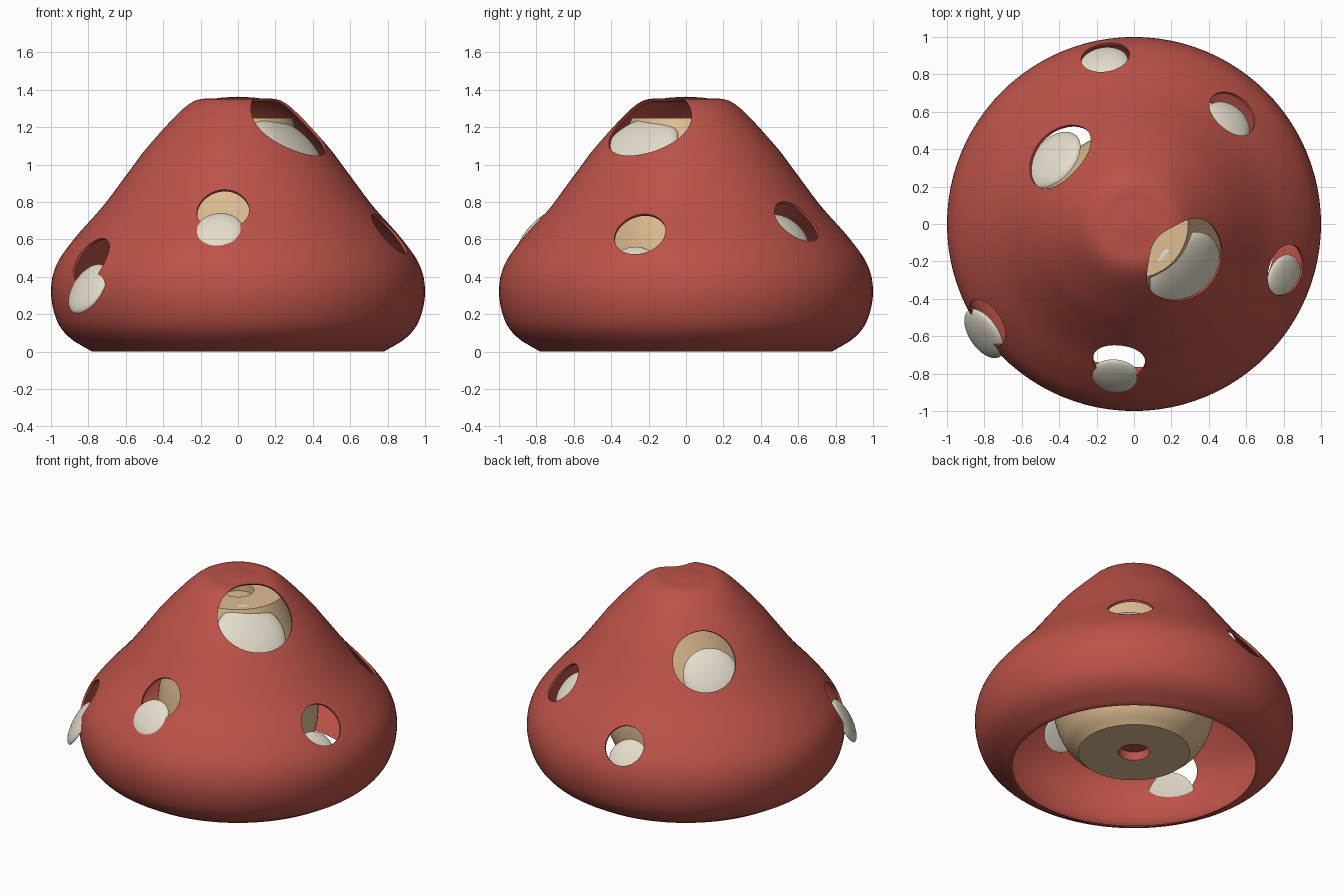
import bpy, bmesh, math
from mathutils import Vector

cube = bpy.data.objects.get("Cube")
if cube:
    bpy.data.objects.remove(cube, do_unlink=True)


def material(name, rgb):
    m = bpy.data.materials.new(name)
    m.use_nodes = True
    m.diffuse_color = (*rgb, 1)
    m.node_tree.nodes["Principled BSDF"].inputs["Base Color"].default_value = (*rgb, 1)
    return m


RED = material("cap_red", (0.50, 0.085, 0.065))
TAN = material("stem_tan", (0.74, 0.51, 0.29))
CREAM = material("spot_cream", (0.77, 0.72, 0.60))


def spline(points, steps=6):
    """Catmull-Rom curve through (radius, height) points."""
    p = [Vector(q) for q in points]
    p = [2 * p[0] - p[1]] + p + [2 * p[-1] - p[-2]]
    out = []
    for a, b, c, d in zip(p, p[1:], p[2:], p[3:]):
        for i in range(steps):
            t = i / steps
            out.append(0.5 * (2 * b + (c - a) * t + (2 * a - 5 * b + 4 * c - d) * t ** 2
                              + (3 * b - a - 3 * c + d) * t ** 3))
    return out + [p[-2]]


def add_object(name, bm, *mats):
    mesh = bpy.data.meshes.new(name)
    bm.to_mesh(mesh)
    bm.free()
    ob = bpy.data.objects.new(name, mesh)
    bpy.context.collection.objects.link(ob)
    for m in mats:
        mesh.materials.append(m)
    return ob


def lathe(name, profile, *mats, segments=96):
    bm = bmesh.new()
    vs = [bm.verts.new((max(r, 0), 0, z)) for r, z in profile]
    edges = [bm.edges.new(pair) for pair in zip(vs, vs[1:])]
    bmesh.ops.spin(bm, geom=vs + edges, cent=(0, 0, 0), axis=(0, 0, 1),
                   angle=math.tau, steps=segments, use_merge=True)
    bmesh.ops.remove_doubles(bm, verts=bm.verts, dist=0.0005)
    bmesh.ops.recalc_face_normals(bm, faces=bm.faces)
    return add_object(name, bm, *mats)


def smooth(ob, degrees=35):
    bpy.ops.object.select_all(action="DESELECT")
    ob.select_set(True)
    bpy.context.view_layer.objects.active = ob
    bpy.ops.object.shade_smooth_by_angle(angle=math.radians(degrees))


# Cap: thin bell-shaped shell, open underneath
outer = spline([(0, 1.363), (0.11, 1.355), (0.26, 1.325), (0.47, 1.11), (0.585, 0.96),
                (0.72, 0.78), (0.87, 0.61), (0.97, 0.465), (1.0, 0.32), (0.97, 0.17),
                (0.9, 0.075), (0.78, 0)])
normals = []
for i in range(len(outer)):
    t = outer[min(i + 1, len(outer) - 1)] - outer[max(i - 1, 0)]
    normals.append(Vector((-t.y, t.x)).normalized())
normals[0] = Vector((0, 1))
inner = [p - 0.015 * n for p, n in zip(outer, normals)]
inner[-1] = Vector((0.765, 0))
cap = lathe("cap", outer + inner[::-1], RED)


def cap_normal(x, y):
    """Outward direction of the cap's upper side above a point."""
    r = math.hypot(x, y)
    i = min((k for k, p in enumerate(outer) if p.y > 0.32), key=lambda k: abs(outer[k].x - r))
    n = normals[i]
    return Vector((x, y, outer[i].y)), Vector((n.x * x / r, n.x * y / r, n.y))


# Each entry: hole x, y, radius, then spot centre and spot radius
spots = [
    (0.29, -0.21, 0.24, (0.27, -0.25, 1.08), 0.23),
    (-0.41, 0.375, 0.20, (-0.43, 0.34, 0.90), 0.18),
    (0.525, 0.59, 0.14, (0.50, 0.54, 0.63), 0.135),
    (0.82, -0.25, 0.14, (0.80, -0.29, 0.46), 0.13),
    (-0.08, -0.73, 0.14, (-0.10, -0.81, 0.64), 0.13),
    (-0.79, -0.53, 0.14, (-0.80, -0.585, 0.335), 0.15),
    (-0.155, 0.90, 0.13, (-0.16, 0.86, 0.45), 0.13),
]

for i, (x, y, radius, centre, spot_radius) in enumerate(spots, 1):
    point, normal = cap_normal(x, y)
    turn = normal.to_track_quat("Z", "Y")

    # Round hole through the cap
    bm = bmesh.new()
    bmesh.ops.create_cone(bm, cap_ends=True, segments=48, radius1=radius,
                          radius2=radius, depth=0.4)
    cutter = add_object("hole_cutter", bm)
    cutter.rotation_mode = "QUATERNION"
    cutter.rotation_quaternion = turn
    cutter.location = point
    cutter.hide_render = True
    mod = cap.modifiers.new("hole", "BOOLEAN")
    mod.operation, mod.solver, mod.object = "DIFFERENCE", "EXACT", cutter
    bpy.context.view_layer.objects.active = cap
    bpy.ops.object.modifier_apply(modifier=mod.name)
    bpy.data.objects.remove(cutter, do_unlink=True)

    # Loose domed spot, slipped down from its hole
    bm = bmesh.new()
    bmesh.ops.create_uvsphere(bm, u_segments=40, v_segments=20, radius=spot_radius)
    for v in bm.verts:
        v.co.z *= 0.28 if v.co.z > 0 else 0.06
    spot = add_object(f"spot_{i}", bm, CREAM)
    spot.rotation_mode = "QUATERNION"
    spot.rotation_quaternion = turn
    spot.location = centre
    smooth(spot, 50)

smooth(cap)

# Stem: bulging body with a small recess at each end
wall = spline([(0.35, 0.1), (0.43, 0.18), (0.49, 0.31), (0.505, 0.45), (0.485, 0.64),
               (0.43, 0.85), (0.36, 1.05), (0.29, 1.25)])
recess = 0.1
stem = lathe("stem", [(0, 0.16), (recess, 0.16), (recess, 0.1)] + wall
             + [(recess, 1.25), (recess, 1.2), (0, 1.2)], TAN, RED)
for f in stem.data.polygons:
    if f.center.z < 0.2 and f.center.xy.length < recess + 0.005:
        f.material_index = 1
smooth(stem)
